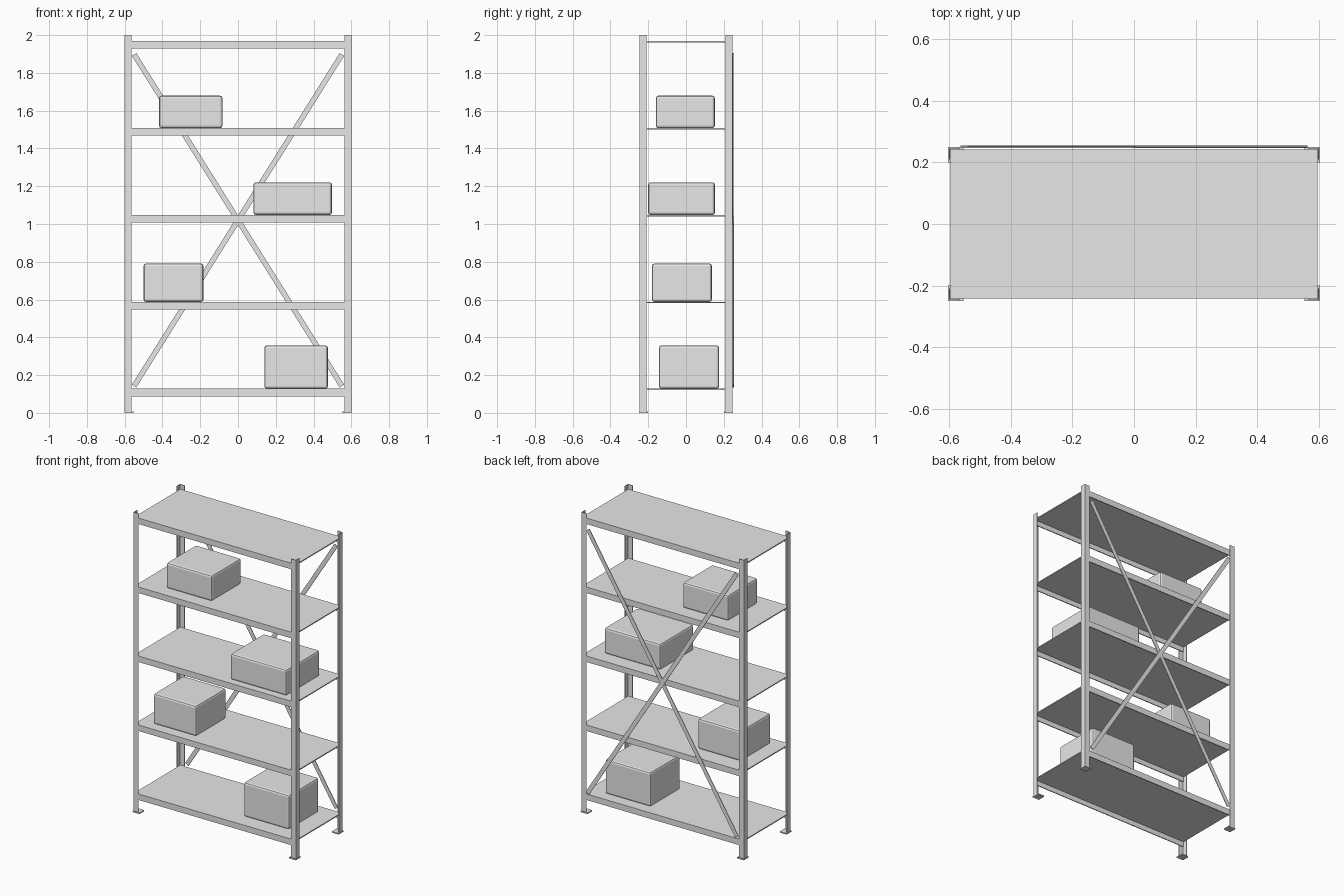
import bpy
import bmesh
import math
from mathutils import Matrix, Vector

default = bpy.data.objects.get("Cube")
if default:
    bpy.data.objects.remove(default)

grey = bpy.data.materials.new("light_grey")
grey.use_nodes = True
colour = (0.8, 0.8, 0.8, 1)
grey.diffuse_color = colour
grey.node_tree.nodes["Principled BSDF"].inputs["Base Color"].default_value = colour


def finish(name, bm):
    mesh = bpy.data.meshes.new(name)
    bmesh.ops.recalc_face_normals(bm, faces=bm.faces)
    bm.to_mesh(mesh)
    bm.free()
    mesh.materials.append(grey)
    obj = bpy.data.objects.new(name, mesh)
    bpy.context.collection.objects.link(obj)
    return obj


def block(name, low, high, turn=0.0):
    """Box between two corners, optionally turned about y through its centre."""
    low, high = Vector(low), Vector(high)
    size = high - low
    bm = bmesh.new()
    bmesh.ops.create_cube(bm, size=1)
    bmesh.ops.transform(bm, verts=bm.verts,
                        matrix=Matrix.Rotation(turn, 4, "Y") @ Matrix.Diagonal(size.to_4d()))
    bmesh.ops.translate(bm, verts=bm.verts, vec=(low + high) / 2)
    return finish(name, bm)


HALF_X, HALF_Y, HEIGHT = 0.6, 0.246, 2.0
FLANGE, SHEET = 0.037, 0.004


def angle_post(name, sx, sy):
    """Upright with an L section whose outer corner faces outward."""
    profile = [(0, 0), (FLANGE, 0), (FLANGE, SHEET),
               (SHEET, SHEET), (SHEET, FLANGE), (0, FLANGE)]
    bm = bmesh.new()
    face = bm.faces.new([bm.verts.new((sx * (HALF_X - a), sy * (HALF_Y - b), 0.004))
                         for a, b in profile])
    ext = bmesh.ops.extrude_face_region(bm, geom=[face])["geom"]
    top = [g for g in ext if isinstance(g, bmesh.types.BMVert)]
    bmesh.ops.translate(bm, verts=top, vec=(0, 0, HEIGHT - 0.004))
    return finish(name, bm)


# Uprights and foot plates
for sy, depth in ((-1, "front"), (1, "back")):
    for sx, side in ((-1, "right"), (1, "left")):
        angle_post(f"{depth}_{side}_post", sx, sy)
        cx, cy, h = sx * 0.577, sy * 0.225, 0.025
        block(f"{depth}_{side}_foot", (cx - h, cy - h, 0), (cx + h, cy + h, 0.008))

# Decks with a rail under the front and back edges
DECK_X, DECK_Y = 0.595, 0.242
for i in range(5):
    top = 0.128 + i * 0.46
    under = top - 0.007
    block(f"shelf_{i + 1}_deck", (-DECK_X, -DECK_Y, under), (DECK_X, DECK_Y, top))
    for sy, depth in ((-1, "front"), (1, "back")):
        y0, y1 = sorted((sy * DECK_Y, sy * (DECK_Y - 0.006)))
        block(f"shelf_{i + 1}_{depth}_rail", (-DECK_X, y0, top - 0.04), (DECK_X, y1, under))

# Crossed flat braces on the back
run, rise = 1.1, 1.755
length = math.hypot(run, rise)
for sign, y, name in ((1, 0.246, "rising_brace"), (-1, 0.25, "falling_brace")):
    block(name, (-0.014, y, 1.02 - length / 2), (0.014, y + 0.004, 1.02 + length / 2),
          sign * math.atan2(run, rise))

# Stored cartons with rounded edges: (x range, y range, shelf, height)
cartons = [((0.14, 0.476), (-0.143, 0.175), 0, 0.229),
           ((-0.5, -0.183), (-0.18, 0.137), 1, 0.203),
           ((0.082, 0.497), (-0.2, 0.153), 2, 0.173),
           ((-0.418, -0.082), (-0.16, 0.153), 3, 0.171)]
for n, (xs, ys, shelf, tall) in enumerate(cartons, 1):
    z = 0.128 + shelf * 0.46
    carton = block(f"carton_{n}", (xs[0], ys[0], z), (xs[1], ys[1], z + tall))
    bevel = carton.modifiers.new("rounded_edges", "BEVEL")
    bevel.width = 0.013
    bevel.segments = 2
